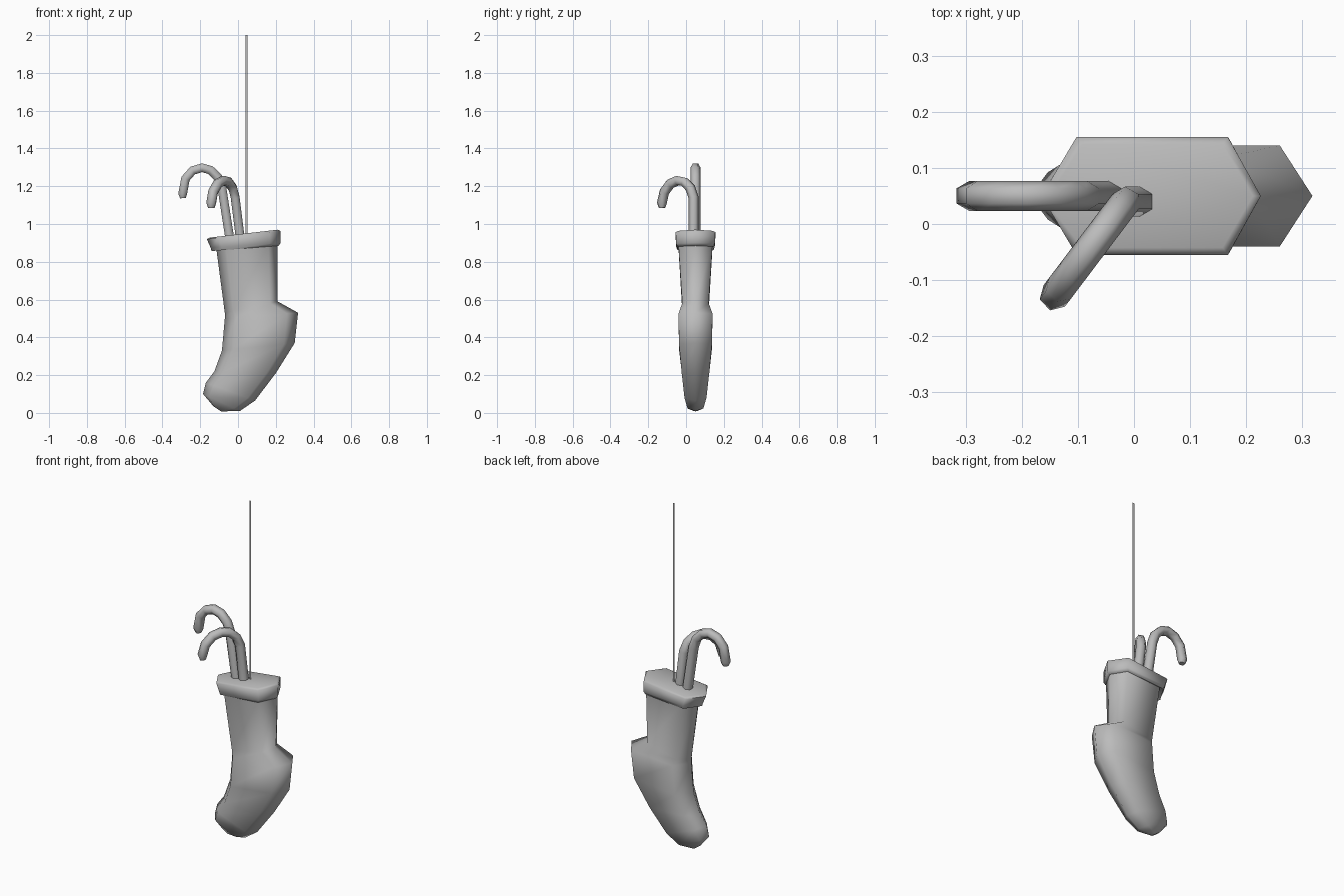
import bpy, bmesh
from mathutils import Vector

if "Cube" in bpy.data.objects:
    bpy.data.objects.remove(bpy.data.objects["Cube"], do_unlink=True)

MID_Y = 0.05
grey = bpy.data.materials.new("plain grey")
grey.use_nodes = True
grey.diffuse_color = (0.5, 0.5, 0.5, 1)
grey.node_tree.nodes["Principled BSDF"].inputs["Base Color"].default_value = (0.5, 0.5, 0.5, 1)


def finish(obj, angle=1.31):
    obj.data.materials.clear()
    obj.data.materials.append(grey)
    bpy.ops.object.select_all(action='DESELECT')
    obj.select_set(True)
    bpy.context.view_layer.objects.active = obj
    bpy.ops.object.shade_smooth_by_angle(angle=angle)


def mesh_object(name, bm):
    mesh = bpy.data.meshes.new(name)
    bm.to_mesh(mesh)
    bm.free()
    obj = bpy.data.objects.new(name, mesh)
    bpy.context.collection.objects.link(obj)
    finish(obj)
    return obj


def hexagon_loft(name, rings):
    """Each ring: left x, left z, right x, right z, half depth."""
    bm = bmesh.new()
    loops = []
    for lx, lz, rx, rz, depth in rings:
        a, b = Vector((lx, MID_Y, lz)), Vector((rx, MID_Y, rz))
        out = Vector((0, depth, 0))
        c, d = a.lerp(b, 0.16), a.lerp(b, 0.85)
        loops.append([bm.verts.new(p) for p in (a, c - out, d - out, b, d + out, c + out)])
    for low, high in zip(loops, loops[1:]):
        for i in range(6):
            j = (i + 1) % 6
            bm.faces.new((low[i], low[j], high[j], high[i]))
    bm.faces.new(loops[0])
    bm.faces.new(loops[-1])
    bmesh.ops.recalc_face_normals(bm, faces=bm.faces)
    return mesh_object(name, bm)


def cane(name, points):
    curve = bpy.data.curves.new(name, 'CURVE')
    curve.dimensions = '3D'
    curve.bevel_depth = 0.027
    curve.bevel_resolution = 1
    curve.use_fill_caps = True
    spline = curve.splines.new('POLY')
    spline.points.add(len(points) - 1)
    for target, p in zip(spline.points, points):
        target.co = (*p, 1)
    spline.points[-1].radius = 0.65
    obj = bpy.data.objects.new(name, curve)
    bpy.context.collection.objects.link(obj)
    bpy.ops.object.select_all(action='DESELECT')
    obj.select_set(True)
    bpy.context.view_layer.objects.active = obj
    bpy.ops.object.convert(target='MESH')
    finish(bpy.context.object)


# Stocking, from the toe up to the leg opening
hexagon_loft("stocking", [
    (-0.13, 0.035, -0.09, 0.008, 0.015),
    (-0.185, 0.10, 0.01, 0.01, 0.042),
    (-0.17, 0.16, 0.09, 0.065, 0.058),
    (-0.125, 0.22, 0.20, 0.21, 0.073),
    (-0.085, 0.33, 0.30, 0.37, 0.087),
    (-0.07, 0.50, 0.318, 0.53, 0.09),
    (-0.07, 0.53, 0.21, 0.59, 0.07),
    (-0.115, 0.87, 0.21, 0.895, 0.09),
])

# Folded cuff with a flat closed top
hexagon_loft("cuff", [
    (-0.11, 0.87, 0.205, 0.885, 0.08),
    (-0.14, 0.857, 0.215, 0.885, 0.095),
    (-0.145, 0.875, 0.225, 0.90, 0.102),
    (-0.165, 0.92, 0.226, 0.963, 0.105),
    (-0.15, 0.928, 0.212, 0.97, 0.092),
])

# Two hooked canes
cane("back_cane", [(x, MID_Y, z) for x, z in (
    (-0.04, 0.90), (-0.085, 1.19), (-0.105, 1.245), (-0.145, 1.285), (-0.19, 1.298),
    (-0.24, 1.283), (-0.278, 1.24), (-0.293, 1.16), (-0.291, 1.137))])
stem_top, hook_end = Vector((-0.015, 0.04)), Vector((-0.142, -0.128))
hook = [stem_top.lerp(hook_end, t).to_tuple() + (z,) for t, z in (
    (0, 1.14), (0.1, 1.19), (0.28, 1.222), (0.5, 1.23), (0.73, 1.213),
    (0.92, 1.17), (1, 1.11), (0.99, 1.085))]
cane("front_cane", [(0.015, 0.04, 0.90)] + hook)

# Thin flat hanging string
bm = bmesh.new()
bm.faces.new([bm.verts.new((x, MID_Y, z)) for x, z in (
    (0.039, 0.94), (0.051, 0.94), (0.051, 2.0), (0.039, 2.0))])
mesh_object("hanging_string", bm)
